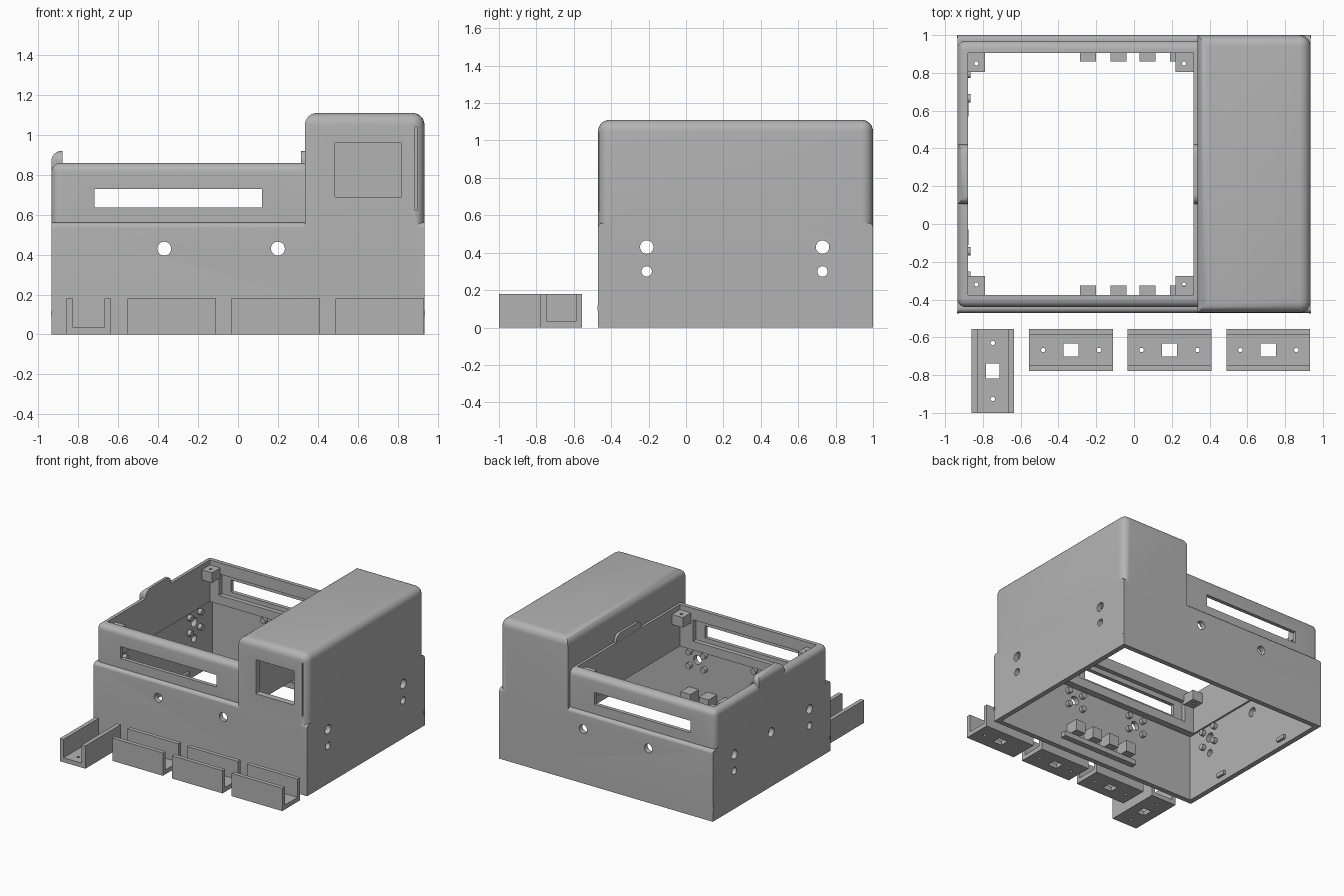
import bpy, bmesh, math
from mathutils import Matrix, Vector

if "Cube" in bpy.data.objects:
    bpy.data.objects.remove(bpy.data.objects["Cube"])

grey = bpy.data.materials.new("plain grey")
grey.diffuse_color = (0.45, 0.45, 0.45, 1)
grey.use_nodes = True
grey.node_tree.nodes["Principled BSDF"].inputs["Base Color"].default_value = grey.diffuse_color


def finish(bm, name, cutter=False):
    bmesh.ops.recalc_face_normals(bm, faces=bm.faces)
    me = bpy.data.meshes.new(name)
    bm.to_mesh(me)
    bm.free()
    me.materials.append(grey)
    ob = bpy.data.objects.new(name, me)
    bpy.context.collection.objects.link(ob)
    ob.hide_render = cutter
    return ob


def add_box(bm, x0, x1, y0, y1, z0, z1):
    m = Matrix.Translation(((x0 + x1) / 2, (y0 + y1) / 2, (z0 + z1) / 2))
    m = m @ Matrix.Diagonal((x1 - x0, y1 - y0, z1 - z0, 1))
    return bmesh.ops.create_cube(bm, size=1, matrix=m)


def add_rod(bm, centre, axis, r, length, seg=20):
    rot = Vector((0, 0, 1)).rotation_difference(Vector(axis)).to_matrix().to_4x4()
    bmesh.ops.create_cone(bm, cap_ends=True, segments=seg, radius1=r, radius2=r,
                          depth=length, matrix=Matrix.Translation(centre) @ rot)


def box(name, dims, cutter=False, pick=None, radius=0.0):
    """Box with the edges chosen by pick(midpoint, direction) rounded."""
    bm = bmesh.new()
    add_box(bm, *dims)
    if pick:
        edges = [e for e in bm.edges
                 if pick((e.verts[0].co + e.verts[1].co) / 2,
                         (e.verts[1].co - e.verts[0].co).normalized())]
        bmesh.ops.bevel(bm, geom=edges, offset=radius, segments=6, profile=0.5, affect='EDGES')
    return finish(bm, name, cutter)


def boolean(ob, other, op):
    mod = ob.modifiers.new(op.lower(), 'BOOLEAN')
    mod.operation, mod.object, mod.solver = op, other, 'EXACT'
    bpy.context.view_layer.objects.active = ob
    bpy.ops.object.modifier_apply(modifier=mod.name)
    bpy.data.objects.remove(other)


def smooth(ob):
    bpy.ops.object.select_all(action='DESELECT')
    ob.select_set(True)
    bpy.context.view_layer.objects.active = ob
    bpy.ops.object.shade_smooth_by_angle(angle=math.radians(35))


# Outer housing: lower body, stepped-in upper body and tall side tower
housing = box("housing", (-.935, .935, -.47, 1, 0, .56),
              pick=lambda m, d: m.z > .5 and abs(d.x) > .9, radius=.025)
upper = box("upper_body", (-.935, .5, -.44, .97, .4, .86),
            pick=lambda m, d: (m.z > .8 or abs(d.z) > .9) and m.x < .4, radius=.045)
tower = box("tower", (.335, .935, -.47, 1, .45, 1.11),
            pick=lambda m, d: m.z > 1.1 or (abs(d.z) > .9 and m.x > .8), radius=.06)
boolean(housing, upper, 'UNION')
boolean(housing, tower, 'UNION')

# Hollow inside, open at the bottom and at the top of the upper body
for dims in ((-.895, .895, -.43, .96, -.1, .53),
             (-.88, .315, -.375, .905, .45, 1.0),
             (.375, .885, -.42, .95, .45, 1.06)):
    boolean(housing, box("cavity", dims, True), 'DIFFERENCE')

# Long slots through both upper walls, with an inner recess around each
for dims in ((-.72, .12, -.6, 1.2, .635, .73),
             (-.80, .20, -.41, .94, .60, .77),
             (.485, .82, -.6, -.3, .69, .96),
             (.888, .896, -.5, -.44, .62, 1.04)):
    boolean(housing, box("opening", dims, True), 'DIFFERENCE')

# Round holes through the front, back and sides
bm = bmesh.new()
for x in (-.37, .2):
    add_rod(bm, (x, .265, .43), (0, 1, 0), .035, 2)
for y in (-.21, .73):
    add_rod(bm, (0, y, .43), (1, 0, 0), .036, 2.4)
    add_rod(bm, (0, y, .30), (1, 0, 0), .028, 2.4)
add_rod(bm, (-.9, .27, .43), (1, 0, 0), .036, .2)
boolean(housing, finish(bm, "hole_cutter", True), 'DIFFERENCE')
smooth(housing)

# Screw bosses round the holes on the inner walls
bm = bmesh.new()
for a in (-.065, .065):
    for c in (-.055, .055):
        for x in (-.37, .2):
            for y in (-.42, .95):
                add_rod(bm, (x + a, y, .43 + c), (0, 1, 0), .023, .04, 16)
        for y in (-.21, .73):
            for x in (-.885, .885):
                add_rod(bm, (x, y + a, .43 + c * 1.1), (1, 0, 0), .023, .04, 16)
smooth(finish(bm, "screw_bosses"))

# Rounded tabs on the left rim and the tower side
left_tab = box("left_tab", (-.935, -.88, .105, .42, .80, .92),
               pick=lambda m, d: m.z > .9 and (abs(d.x) > .9 or m.x < -.92), radius=.05)
right_tab = box("right_tab", (.316, .336, .105, .42, .56, .92),
                pick=lambda m, d: m.z > .9 and abs(d.x) > .9, radius=.05)
for tab in (left_tab, right_tab):
    smooth(tab)

# Corner mounting blocks with a screw hole
for i, (x0, x1) in enumerate(((-.89, -.79), (.22, .32))):
    for j, (y0, y1) in enumerate(((-.385, -.275), (.805, .915))):
        block = box(f"corner_block_{i}{j}", (x0, x1, y0, y1, .74, .82))
        bm = bmesh.new()
        cx, cy = (-.835, .265)[i], (-.32, .85)[j]
        add_rod(bm, (cx, cy, .78), (0, 0, 1), .011, .2, 12)
        boolean(block, finish(bm, "screw_cutter", True), 'DIFFERENCE')

# Rows of pegs on a ledge, on the front and back inner walls
bm = bmesh.new()
for peg_y, ledge_y in (((-.435, -.325), (-.435, -.385)), ((.86, .965), (.915, .965))):
    for x in (-.285, -.125, .03, .19):
        add_box(bm, x, x + .085, *peg_y, .11, .20)
    add_box(bm, -.34, .33, *ledge_y, .07, .11)
finish(bm, "pegs")

# Small ribs on the left wall and nubs at the lower corners
bm = bmesh.new()
for y in (-.07, .61):
    add_box(bm, -.9, -.875, y - .04, y + .04, .04, .07)
for x in (-.932, .932):
    for y in (-.468, .998):
        add_box(bm, x - .006, x + .006, y - .006, y + .006, .09, .12) if y < 0 else \
            add_box(bm, x - .006, x + .006, y - .012, y, .09, .12)
finish(bm, "ribs_and_nubs")


# Loose U-shaped brackets in front of the housing
def bracket(name, cx, cy, along_y):
    def d(u0, u1, v0, v1, z0, z1):
        if along_y:
            return (cx + v0, cx + v1, cy + u0, cy + u1, z0, z1)
        return (cx + u0, cx + u1, cy + v0, cy + v1, z0, z1)
    ob = box(name, d(-.222, .222, -.112, .112, 0, .18))
    boolean(ob, box("channel", d(-.3, .3, -.08, .08, .035, .3), True), 'DIFFERENCE')
    boolean(ob, box("square_hole", d(-.04, .04, -.035, .035, -.1, .1), True), 'DIFFERENCE')
    bm = bmesh.new()
    for s in (-.148, .148):
        p = (cx, cy + s, 0) if along_y else (cx + s, cy, 0)
        add_rod(bm, p, (0, 0, 1), .012, .2, 12)
    boolean(ob, finish(bm, "screw_cutter", True), 'DIFFERENCE')


bracket("bracket_side", -.748, -.778, True)
for i, x in enumerate((-.333, .188, .711)):
    bracket(f"bracket_{i}", x, -.667, False)
